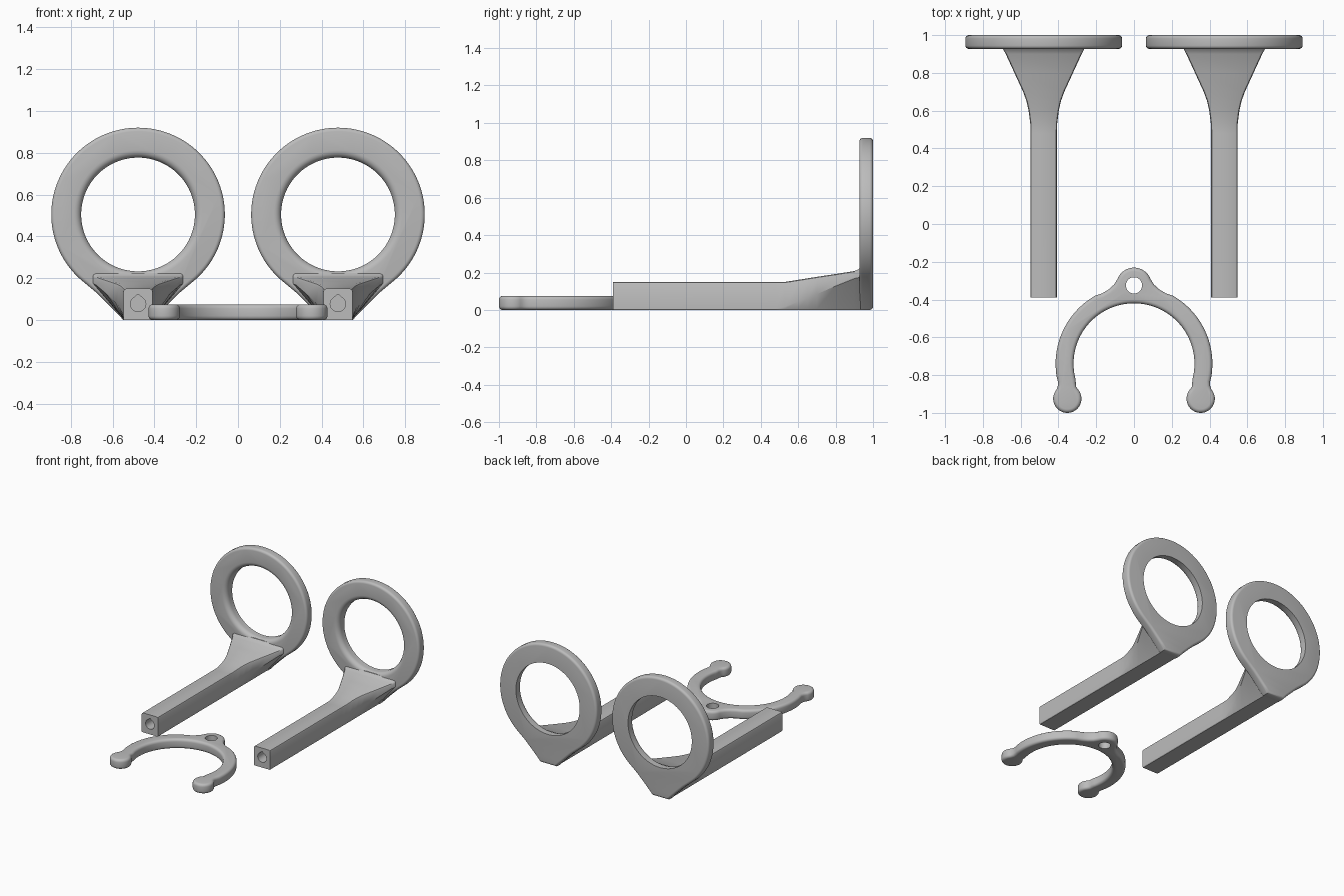
import bpy, bmesh, math
from math import sin, cos, radians

if "Cube" in bpy.data.objects:
    bpy.data.objects.remove(bpy.data.objects["Cube"])

grey = bpy.data.materials.new("plain grey")
grey.diffuse_color = (0.5, 0.5, 0.5, 1)
grey.use_nodes = True
grey.node_tree.nodes["Principled BSDF"].inputs["Base Color"].default_value = grey.diffuse_color


def arc(cx, cy, r, a0, a1, n):
    """Points on an arc, angles in degrees."""
    return [(cx + r * cos(radians(a0 + (a1 - a0) * i / n)),
             cy + r * sin(radians(a0 + (a1 - a0) * i / n))) for i in range(n + 1)]


def loft(name, sections, rim=0):
    """Skin closed sections, cap both ends, optionally round the end rims."""
    bm = bmesh.new()
    rings = [[bm.verts.new(p) for p in s] for s in sections]
    n = len(rings[0])
    for a, b in zip(rings, rings[1:]):
        for i in range(n):
            bm.faces.new((a[i], a[(i + 1) % n], b[(i + 1) % n], b[i]))
    caps = [bm.faces.new(rings[0]), bm.faces.new(rings[-1])]
    bmesh.ops.recalc_face_normals(bm, faces=bm.faces)
    if rim:
        edges = [e for f in caps for e in f.edges]
        bmesh.ops.bevel(bm, geom=edges, offset=rim, segments=4, profile=0.5,
                        affect='EDGES', clamp_overlap=False)
    me = bpy.data.meshes.new(name)
    bm.to_mesh(me)
    bm.free()
    me.materials.append(grey)
    ob = bpy.data.objects.new(name, me)
    bpy.context.collection.objects.link(ob)
    return ob


def activate(ob):
    bpy.ops.object.select_all(action='DESELECT')
    ob.select_set(True)
    bpy.context.view_layer.objects.active = ob


def cut(ob, cutter):
    activate(ob)
    m = ob.modifiers.new("hole", 'BOOLEAN')
    m.operation, m.object, m.solver = 'DIFFERENCE', cutter, 'EXACT'
    bpy.ops.object.modifier_apply(modifier=m.name)
    bpy.data.objects.remove(cutter)


def smooth(ob):
    activate(ob)
    bpy.ops.object.shade_smooth_by_angle(angle=radians(30))


def standing(pts, y):
    return [(x, y, z) for x, z in pts]


def flat(pts, z):
    return [(x, y, z) for x, y in pts]


def mirrored(half):
    """Close a right-hand outline running from the top centre to the bottom."""
    return half + [(-x, y) for x, y in reversed(half) if abs(x) > 1e-5]


def arm_section(y, hw, mid, top):
    c = 0.012
    right = [(0.066, 0), (0.07, 0.006), (hw, mid), (hw, top - c),
             (hw - 0.004, top - 0.004), (hw - c, top)]
    return standing(mirrored(right), y)


RING_Z = 0.505
for side, cx in (("left", -0.478), ("right", 0.478)):
    # upright ring plate tapering into a narrow foot
    half = arc(0, RING_Z, 0.415, 90, -52, 48)
    half += [(0.2, 0.132), (0.15, 0.083), (0.105, 0.038), (0.07, 0.0)]
    outline = mirrored(half)
    ring = loft(side + "_ring", [standing(outline, 0.927), standing(outline, 1.0)], 0.018)
    # opening with a rounded front lip
    lip = [(0.307 - 0.035 * sin(radians(a)), 0.962 - 0.035 * cos(radians(a)))
           for a in range(0, 91, 15)]
    profile = [(0.307, 0.85)] + lip + [(0.272, 1.1)]
    cut(ring, loft("cutter", [standing(arc(0, RING_Z, r, 0, 357, 119), y)
                              for r, y in profile]))

    # square bar flaring out to meet the ring
    arm = loft(side + "_arm", [arm_section(*s) for s in (
        (-0.39, 0.07, 0.012, 0.15), (0.48, 0.07, 0.012, 0.15),
        (0.53, 0.071, 0.018, 0.15), (0.60, 0.080, 0.045, 0.161),
        (0.65, 0.091, 0.064, 0.169), (0.70, 0.109, 0.085, 0.177),
        (0.80, 0.155, 0.128, 0.192), (0.90, 0.201, 0.168, 0.208),
        (0.918, 0.211, 0.172, 0.215), (0.932, 0.218, 0.178, 0.226),
        (0.95, 0.218, 0.178, 0.226))])
    # teardrop socket in the free end
    drop = arc(0, 0.077, 0.037, 140, 400, 24) + [(0, 0.124)]
    cut(arm, loft("cutter", [standing(drop, -0.5), standing(drop, -0.2)]))

    for ob in (ring, arm):
        ob.location.x = cx
        smooth(ob)

# open clip lying flat, with a boss and round tips
half = arc(0, -0.325, 0.094, 90, 20, 12)
half += [(0.107, -0.322), (0.135, -0.347), (0.17, -0.368)]
half += arc(0, -0.74, 0.415, 60, -10, 26)
half += [(0.403, -0.835), (0.403, -0.857)]
half += arc(0.353, -0.925, 0.075, 40, -220, 30)
half += [(0.306, -0.862), (0.308, -0.842)]
half += arc(0, -0.74, 0.32, -15, 90, 40)
half[0], half[-1] = (0, half[0][1]), (0, half[-1][1])
outline = mirrored(half)
clip = loft("clip", [flat(outline, 0), flat(outline, 0.075)], 0.02)
hole = arc(0, -0.325, 0.043, 0, 350, 35)
cut(clip, loft("cutter", [flat(hole, -0.1), flat(hole, 0.2)]))
smooth(clip)
